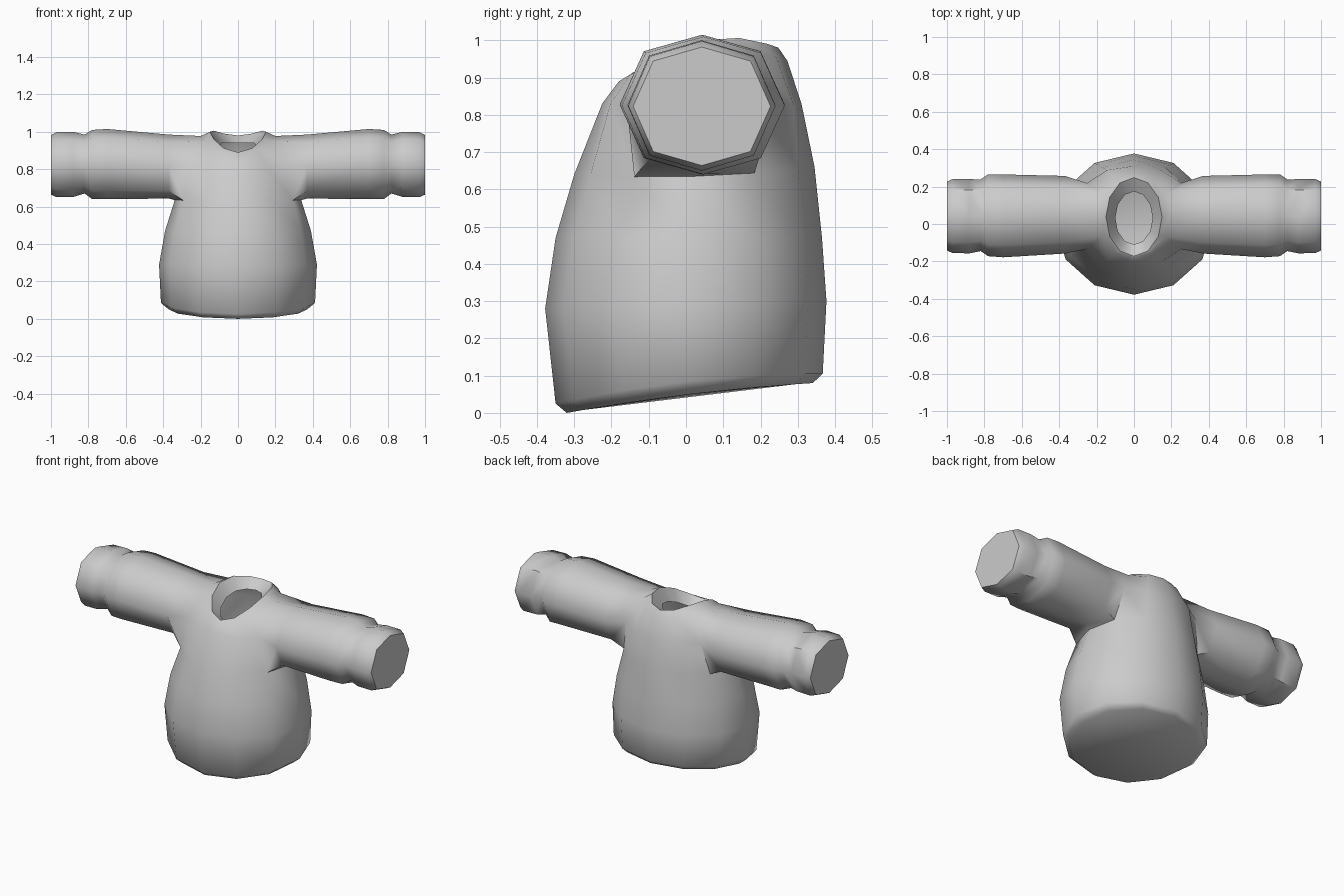
import bpy, bmesh, math

cube = bpy.data.objects.get("Cube")
if cube:
    bpy.data.objects.remove(cube, do_unlink=True)

# Cloth material
cloth = bpy.data.materials.new("grey_cloth")
cloth.use_nodes = True
grey = (0.6, 0.6, 0.6, 1)
cloth.diffuse_color = grey
cloth.node_tree.nodes["Principled BSDF"].inputs["Base Color"].default_value = grey

SIDES = 12
bm = bmesh.new()


def torso_ring(front, back, z_front, z_back, half_width, lift=0, power=1):
    """Tilted oval: lift raises its left and right, a low power squares its depth."""
    ring = []
    for i in range(SIDES):
        a = math.tau * i / SIDES
        c = math.copysign(abs(math.cos(a)) ** power, math.cos(a))
        t = (1 - c) / 2
        ring.append(bm.verts.new((half_width * math.sin(a), back + (front - back) * t,
                                  z_back + (z_front - z_back) * t + lift * math.sin(a) ** 2)))
    return ring


def sleeve_ring(side, x, y0, y1, z0, z1):
    """Upright octagon across the arm with a corner at the top."""
    ring = []
    for i in range(8):
        a = math.tau * i / 8
        swell = 1.08 if i % 2 else 1
        ring.append(bm.verts.new((side * x, (y0 + y1) / 2 + (y1 - y0) / 2 * math.sin(a),
                                  (z0 + z1) / 2 + (z1 - z0) / 2 * math.cos(a) * swell)))
    return ring


def bridge(a, b, skip=()):
    for i in range(len(a)):
        if i not in skip:
            j = (i + 1) % len(a)
            bm.faces.new((a[i], a[j], b[j], b[i]))


# Hollow torso from hem to neckline, ending in a folded-in collar
rings = [torso_ring(*r) for r in (
    (-.32, .34, 0, .08, .37, .01),
    (-.35, .367, .025, .105, .412, .02),
    (-.378, .377, .28, .30, .422),
    (-.35, .365, .47, .47, .39),
    (-.30, .345, .64, .66, .338, -.015),
    (-.225, .31, .83, .83, .29, 0, .6),
    (-.18, .272, .89, .945, .2, .06),
    (-.172, .248, .89, .98, .15, .065),
    (-.11, .175, .85, .94, .10, .03),
)]
bm.faces.new(rings[0])
UNDERARM, MIDDLE, SHOULDER = 4, 5, 6
armholes = (2, 3, 8, 9)
for k in range(len(rings) - 1):
    bridge(rings[k], rings[k + 1], armholes if k in (UNDERARM, MIDDLE) else ())

# Sleeves grown from the armholes, with a pinched wrist and a cuff
sleeve_profile = (
    (.37, -.158, .257, .643, .985),
    (.70, -.178, .265, .64, 1.015),
    (.78, -.172, .265, .64, 1.01),
    (.82, -.145, .238, .67, .985),
    (.88, -.157, .24, .652, 1.0),
    (.97, -.155, .24, .65, .998),
    (1.0, -.142, .227, .664, .982),
)
# Armhole edge, clockwise from its top: row and column in the torso
edge = [(SHOULDER, 3), (SHOULDER, 2), (MIDDLE, 2), (UNDERARM, 2),
        (UNDERARM, 3), (UNDERARM, 4), (MIDDLE, 4), (SHOULDER, 4)]
for side in (1, -1):
    previous = [rings[row][side * column % SIDES] for row, column in edge]
    for section in sleeve_profile:
        ring = sleeve_ring(side, *section)
        bridge(previous, ring)
        previous = ring
    bm.faces.new(previous)

bmesh.ops.recalc_face_normals(bm, faces=bm.faces)
mesh = bpy.data.meshes.new("shirt")
bm.to_mesh(mesh)
bm.free()
mesh.materials.append(cloth)
shirt = bpy.data.objects.new("shirt", mesh)
bpy.context.collection.objects.link(shirt)

# Soft shading with crisp hem, cuffs and neckline
bpy.ops.object.select_all(action="DESELECT")
shirt.select_set(True)
bpy.context.view_layer.objects.active = shirt
bpy.ops.object.shade_smooth_by_angle(angle=math.radians(50))
